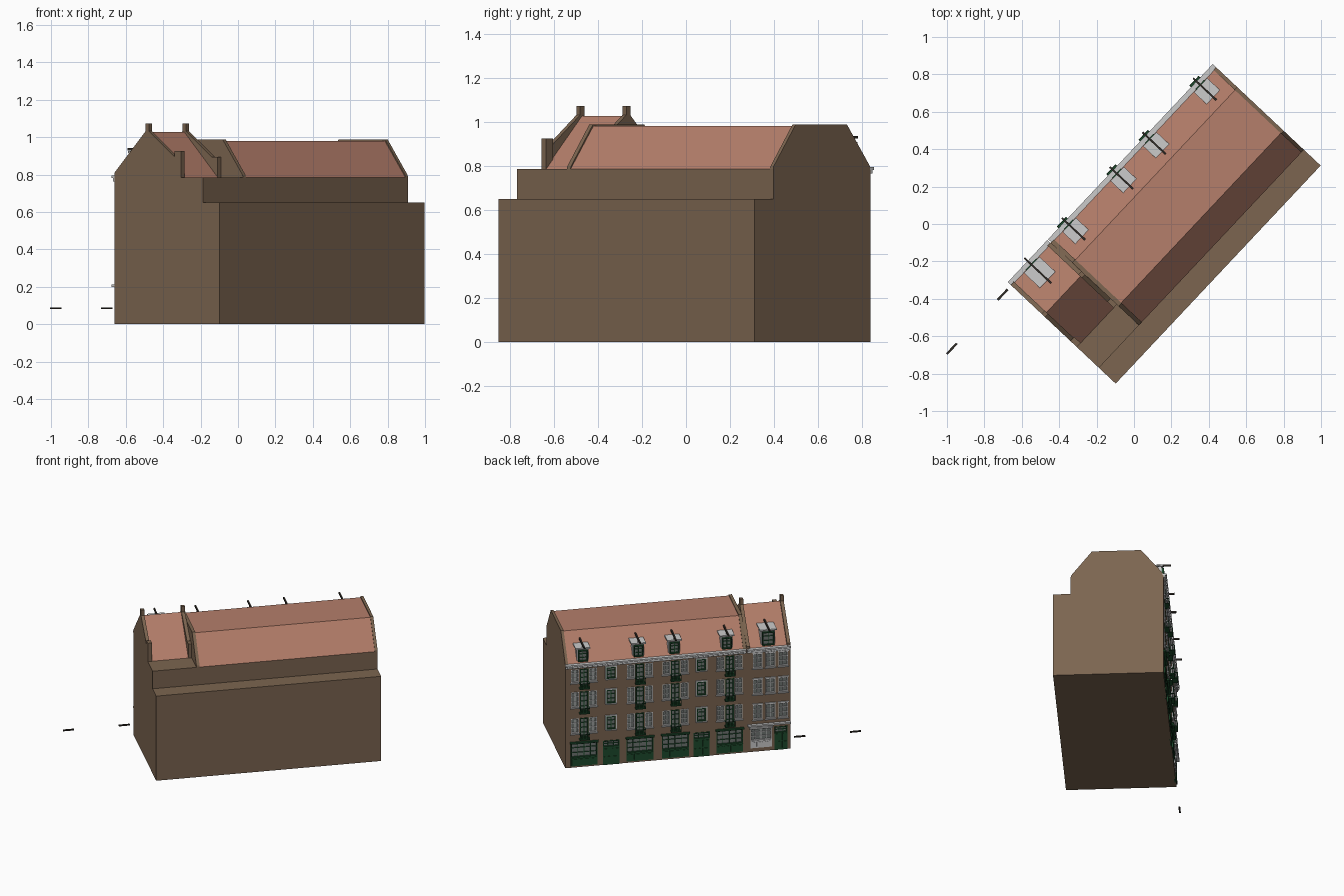
import bpy, bmesh
from mathutils import Matrix

if "Cube" in bpy.data.objects:
    bpy.data.objects.remove(bpy.data.objects["Cube"])

# Local frame: x along the facade, y into the depth, z up; turned into place at the end
W = 1.6
PLACE = Matrix(((-0.685, 0.7286, 0, 0.437), (-0.7286, -0.685, 0, 0.84),
                (0, 0, 1, 0), (0, 0, 0, 1)))
COLORS = {"brick": (0.20, 0.13, 0.08, 1), "tile": (0.46, 0.21, 0.145, 1),
          "green": (0.012, 0.07, 0.025, 1), "glass": (0.16, 0.18, 0.17, 1),
          "dark": (0.03, 0.025, 0.02, 1)}
parts = {}


def mesh_for(name, mat):
    return parts.setdefault(name, (bmesh.new(), mat))[0]


def prism(name, mat, profile, s0, s1):
    """Extrude a (depth, height) profile along the facade."""
    bm = mesh_for(name, mat)
    a = [bm.verts.new((s0, t, z)) for t, z in profile]
    b = [bm.verts.new((s1, t, z)) for t, z in profile]
    n = len(profile)
    bm.faces.new(a)
    bm.faces.new(b[::-1])
    for i in range(n):
        j = (i + 1) % n
        bm.faces.new((a[i], b[i], b[j], a[j]))


def box(name, mat, s0, s1, t0, t1, z0, z1):
    prism(name, mat, [(t0, z0), (t1, z0), (t1, z1), (t0, z1)], s0, s1)


def window(name, mat, s0, s1, z0, z1, nx, nz, t=0.0, cut=True, f=0.007):
    """Recessed pane with a frame and glazing bars."""
    if cut:
        box("opening_cutter", None, s0, s1, -0.05, 0.018, z0, z1)
    box("window_glass", "glass", s0, s1, t + 0.011, t + 0.016, z0, z1)
    for a, b in ((s0, s0 + f), (s1 - f, s1)):
        box(name, mat, a, b, t - 0.004, t + 0.012, z0, z1)
    for a, b in ((z0, z0 + f), (z1 - f, z1)):
        box(name, mat, s0 + f, s1 - f, t - 0.004, t + 0.012, a, b)
    for i in range(1, nx):
        c = s0 + (s1 - s0) * i / nx
        box(name, mat, c - 0.002, c + 0.002, t + 0.003, t + 0.012, z0 + f, z1 - f)
    for i in range(1, nz):
        c = z0 + (z1 - z0) * i / nz
        box(name, mat, s0 + f, s1 - f, t + 0.004, t + 0.012, c - 0.002, c + 0.002)


def sill(s0, s1, z):
    box("window_sills", None, s0 - 0.005, s1 + 0.005, -0.012, 0.004, z - 0.007, z)


def balcony(c, z):
    h, d = 0.036, -0.034
    box("balconies", "green", c - h, c + h, d, 0, z - 0.006, z)
    box("balconies", "green", c - h, c + h, d, d + 0.004, z + 0.034, z + 0.039)
    for e in (-h, h - 0.004):
        box("balconies", "green", c + e, c + e + 0.004, d + 0.004, 0, z + 0.034, z + 0.039)
    for i in range(8):
        x = c - h + i * (2 * h - 0.003) / 7
        box("balconies", "green", x, x + 0.003, d, d + 0.003, z, z + 0.034)


def shopfront(name, mat, s0, s1, z0, z1, nx):
    """Panelled base, glazing above and a projecting head."""
    mid = z0 + (z1 - z0) * 0.36
    window(name, mat, s0, s1, mid, z1, nx, 3)
    box(name, mat, s0, s1, -0.006, 0.01, z0, mid)
    for i in range(nx):
        w = (s1 - s0) / nx
        box(name, mat, s0 + i * w + 0.006, s0 + (i + 1) * w - 0.006, -0.010, -0.006, z0 + 0.01, mid - 0.008)
    box(name, mat, s0 - 0.006, s1 + 0.006, -0.016, 0.004, z1, z1 + 0.012)


def double_door(s0, s1, z1):
    window("entrance_doors", "green", s0, s1, z1 - 0.05, z1, 3, 2)
    box("entrance_doors", "green", s0, s1, -0.003, 0.01, 0, z1 - 0.05)
    m = (s0 + s1) / 2
    for a, b in ((s0, m), (m, s1)):
        for z in (0.015, 0.075):
            box("entrance_doors", "green", a + 0.008, b - 0.008, -0.007, -0.003, z, z + 0.05)


# Main body with the low rear extension
prism("walls", "brick", [(0, 0), (0.77, 0), (0.77, 0.65), (0.647, 0.65),
                         (0.647, 0.785), (0, 0.785)], 0, W)

# Wide roof with a flat top, and its gable walls
prism("main_roof", "tile", [(0, 0.785), (0.16, 0.98), (0.496, 0.98), (0.647, 0.785)], 0.02, 1.265)
for a, b in ((0, 0.02), (1.265, 1.288)):
    prism("main_gable_walls", "brick", [(0, 0.785), (0.004, 0.797), (0.157, 0.987), (0.499, 0.987),
                                        (0.645, 0.797), (0.647, 0.785)], a, b)

# Narrow house roof, parapet gables and chimneys
prism("side_roof", "tile", [(0, 0.787), (0.24, 1.027), (0.485, 0.785)], 1.31, 1.578)
for a, b, post in ((1.288, 1.312, 0.893), (1.576, W, 0.925)):
    prism("side_gable_walls", "brick", [(0, 0.785), (0, 0.812), (0.228, 1.033), (0.25, 1.033),
                                        (0.438, 0.895), (0.438, 0.785)], a, b)
    box("chimneys", "brick", min(a, b - 0.03), b, 0.438, 0.485, 0.785, post)
    box("chimneys", "brick", a, b, 0.225, 0.252, 1.03, 1.073)

# Eaves cornices with brackets
for a, b in ((0, 1.285), (1.292, W)):
    box("cornice", None, a, b, -0.022, 0.006, 0.782, 0.794)
    box("cornice", None, a, b, -0.012, 0.0, 0.764, 0.782)
    n = int((b - a) / 0.035)
    for i in range(n):
        c = a + (i + 0.5) * (b - a) / n
        box("cornice", None, c - 0.005, c + 0.005, -0.020, -0.012, 0.768, 0.782)

# Wide bays: window, balcony door, window on each upper floor
FLOORS = ((0.26, 0.375), (0.46, 0.578), (0.65, 0.752))
BAYS = (0.133, 0.53, 0.782, 1.168)
for c in BAYS:
    for z0, z1 in FLOORS:
        for a, b in ((c - 0.092, c - 0.036), (c + 0.036, c + 0.092)):
            window("window_frames", None, a, b, z0, z1, 2, 3)
            sill(a, b, z0)
        window("balcony_doors", "green", c - 0.030, c + 0.030, z0 - 0.035, z1, 2, 4)
        balcony(c, z0 - 0.037)
    shopfront("shopfronts", "green", c - 0.095, c + 0.095, 0.012, 0.185, 4)

# Narrow stair bays with double doors
for c in (0.325, 0.968):
    for z0, z1 in FLOORS:
        window("stair_windows", "green", c - 0.032, c + 0.032, z0 + 0.01, z1 - 0.005, 2, 3)
        for a, b in ((c - 0.042, c - 0.034), (c + 0.034, c + 0.042)):
            box("stair_window_surrounds", None, a, b, -0.006, 0.002, z0 + 0.01, z1)
        box("stair_window_surrounds", None, c - 0.042, c + 0.042, -0.008, 0.002, z1 - 0.003, z1 + 0.006)
        sill(c - 0.036, c + 0.036, z0 + 0.01)
    double_door(c - 0.058, c + 0.058, 0.185)

# Narrow house facade
for z0, z1 in ((0.245, 0.36), (0.44, 0.555), (0.64, 0.752)):
    for c in (1.367, 1.458, 1.549):
        window("side_house_windows", None, c - 0.034, c + 0.034, z0, z1, 2, 3)
        sill(c - 0.034, c + 0.034, z0)
        box("window_sills", None, c - 0.038, c + 0.038, -0.008, 0.002, z1 + 0.002, z1 + 0.009)
shopfront("side_house_shopfront", None, 1.315, 1.468, 0.03, 0.178, 4)
double_door(1.488, 1.578, 0.178)
box("shop_cornice", None, 1.295, W, -0.022, 0, 0.200, 0.212)

# Dormers with flat roofs and hoist beams
DORMERS = [(c, 0.042, 0.898, 0.93, "dark") for c in (0.127, 0.523, 0.778, 1.152)]
DORMERS.append((1.445, 0.05, 0.915, 0.935, None))
for c, h, top, zb, beam in DORMERS:
    box("dormer_bodies", None, c - h, c + h, 0.02, 0.125, 0.79, top)
    box("dormer_roofs", None, c - h - 0.010, c + h + 0.010, 0.008, 0.125, top, top + 0.010)
    window("dormer_windows", "green" if beam else None, c - h + 0.008, c + h - 0.008,
           0.805, top - 0.008, 2, 3, t=0.006, cut=False)
    box("hoist_beams", beam, c - 0.005, c + 0.005, -0.046, 0.15, zb - 0.006, zb + 0.006)
    box("hoist_beams_posts", None, c - 0.004, c + 0.004, 0.02, 0.03, top + 0.01, zb - 0.006)

# Two loose bars in line with the facade
for a in (1.628, 2.025):
    box("street_bars", "dark", a, a + 0.078, -0.002, 0.010, 0.080, 0.089)

# Turn the collected parts into objects
mats = {}
for key, col in COLORS.items():
    mats[key] = bpy.data.materials.new(key)
    mats[key].diffuse_color = col
objs = {}
for name, (bm, mat) in parts.items():
    bmesh.ops.recalc_face_normals(bm, faces=bm.faces)
    bm.transform(PLACE)
    me = bpy.data.meshes.new(name)
    bm.to_mesh(me)
    bm.free()
    ob = objs[name] = bpy.data.objects.new(name, me)
    bpy.context.collection.objects.link(ob)
    if mat:
        me.materials.append(mats[mat])

# Recess the openings in the wall
cutter = objs["opening_cutter"]
cutter.hide_render = True
cutter.display_type = "WIRE"
mod = objs["walls"].modifiers.new("openings", "BOOLEAN")
mod.operation = "DIFFERENCE"
mod.solver = "EXACT"
mod.object = cutter

for m in bpy.data.materials:
    if m.users and not m.is_grease_pencil:
        m.use_nodes = True
        m.node_tree.nodes["Principled BSDF"].inputs["Base Color"].default_value = m.diffuse_color
